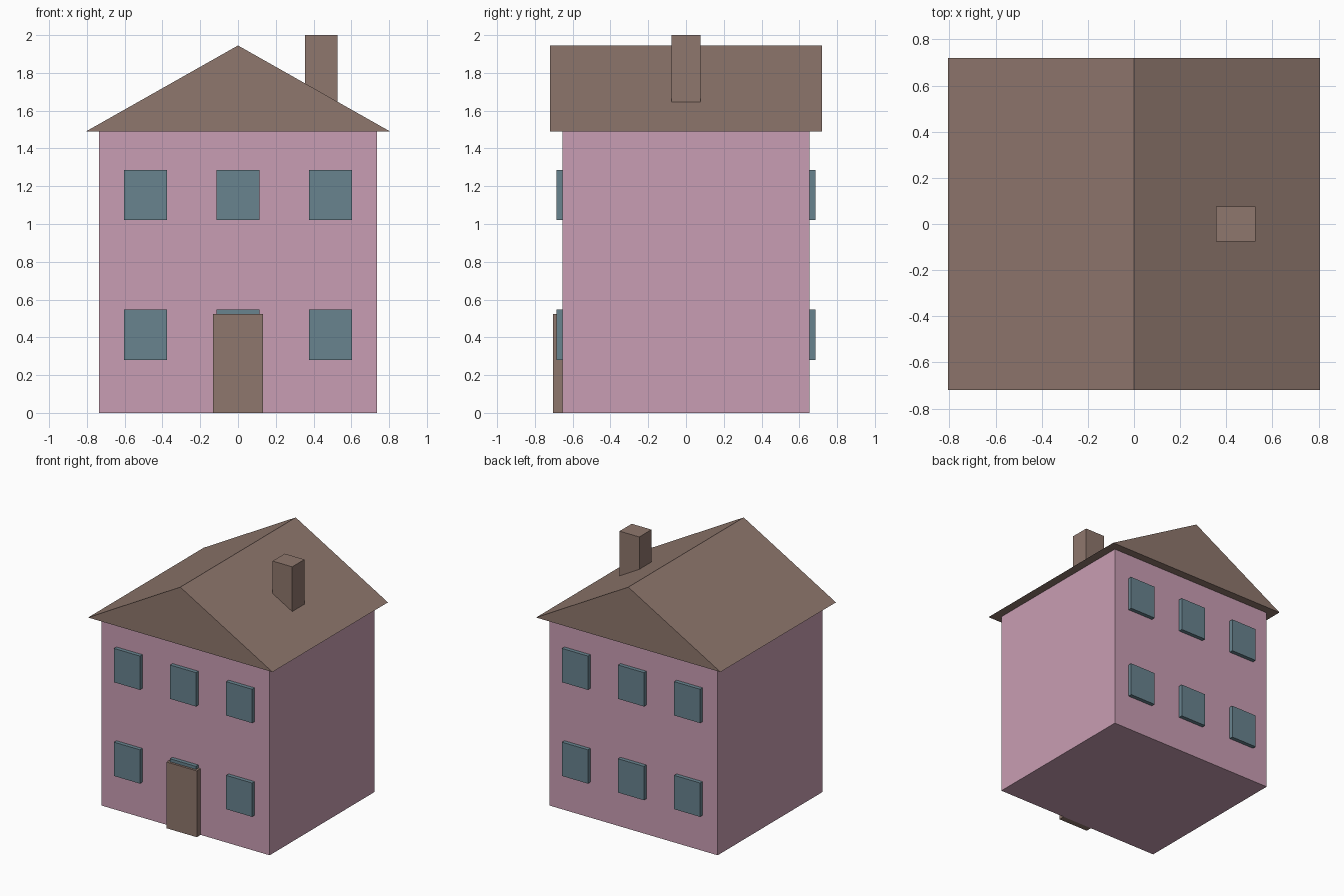
import bpy
import bmesh

cube = bpy.data.objects.get("Cube")
if cube:
    bpy.data.objects.remove(cube, do_unlink=True)


def linear(c):
    c /= 255
    return c / 12.92 if c <= 0.04045 else ((c + 0.055) / 1.055) ** 2.4


def material(name, rgb):
    mat = bpy.data.materials.new(name)
    mat.use_nodes = True
    colour = [linear(c) for c in rgb] + [1.0]
    mat.diffuse_color = colour
    mat.node_tree.nodes["Principled BSDF"].inputs["Base Color"].default_value = colour
    return mat


def prism(name, profile, y0, y1, mat):
    """Extrude an (x, z) outline from y0 to y1."""
    bm = bmesh.new()
    face = bm.faces.new([bm.verts.new((x, y0, z)) for x, z in profile])
    solid = bmesh.ops.extrude_face_region(bm, geom=[face])
    verts = [v for v in solid["geom"] if isinstance(v, bmesh.types.BMVert)]
    bmesh.ops.translate(bm, verts=verts, vec=(0, y1 - y0, 0))
    bmesh.ops.recalc_face_normals(bm, faces=bm.faces)
    mesh = bpy.data.meshes.new(name)
    bm.to_mesh(mesh)
    bm.free()
    mesh.materials.append(mat)
    obj = bpy.data.objects.new(name, mesh)
    bpy.context.collection.objects.link(obj)
    return obj


def box(name, x0, x1, y0, y1, z0, z1, mat):
    return prism(name, [(x0, z0), (x1, z0), (x1, z1), (x0, z1)], y0, y1, mat)


pink = material("pink wall", (201, 158, 179))
brown = material("brown", (143, 119, 109))
blue = material("blue grey glass", (104, 131, 143))

# Main body, gabled roof and chimney
WALL_Y = 0.655
EAVES = 1.49
box("walls", -0.735, 0.735, -WALL_Y, WALL_Y, 0, EAVES, pink)
prism("roof", [(-0.805, EAVES), (0.805, EAVES), (0, 1.945)], -0.72, 0.72, brown)
box("chimney", 0.355, 0.527, -0.076, 0.076, 1.55, 2.0, brown)

# Front door
box("door", -0.132, 0.132, -0.703, -WALL_Y + 0.02, 0, 0.523, brown)

# Three columns and two storeys of windows, front and back
for side, sign in (("front", -1), ("back", 1)):
    for storey, z in (("lower", 0.28), ("upper", 1.02)):
        for place, x in (("right", -0.49), ("middle", 0), ("left", 0.49)):
            box(f"{side}_{storey}_{place}_window", x - 0.113, x + 0.113,
                sign * (WALL_Y - 0.02), sign * 0.686, z, z + 0.267, blue)
